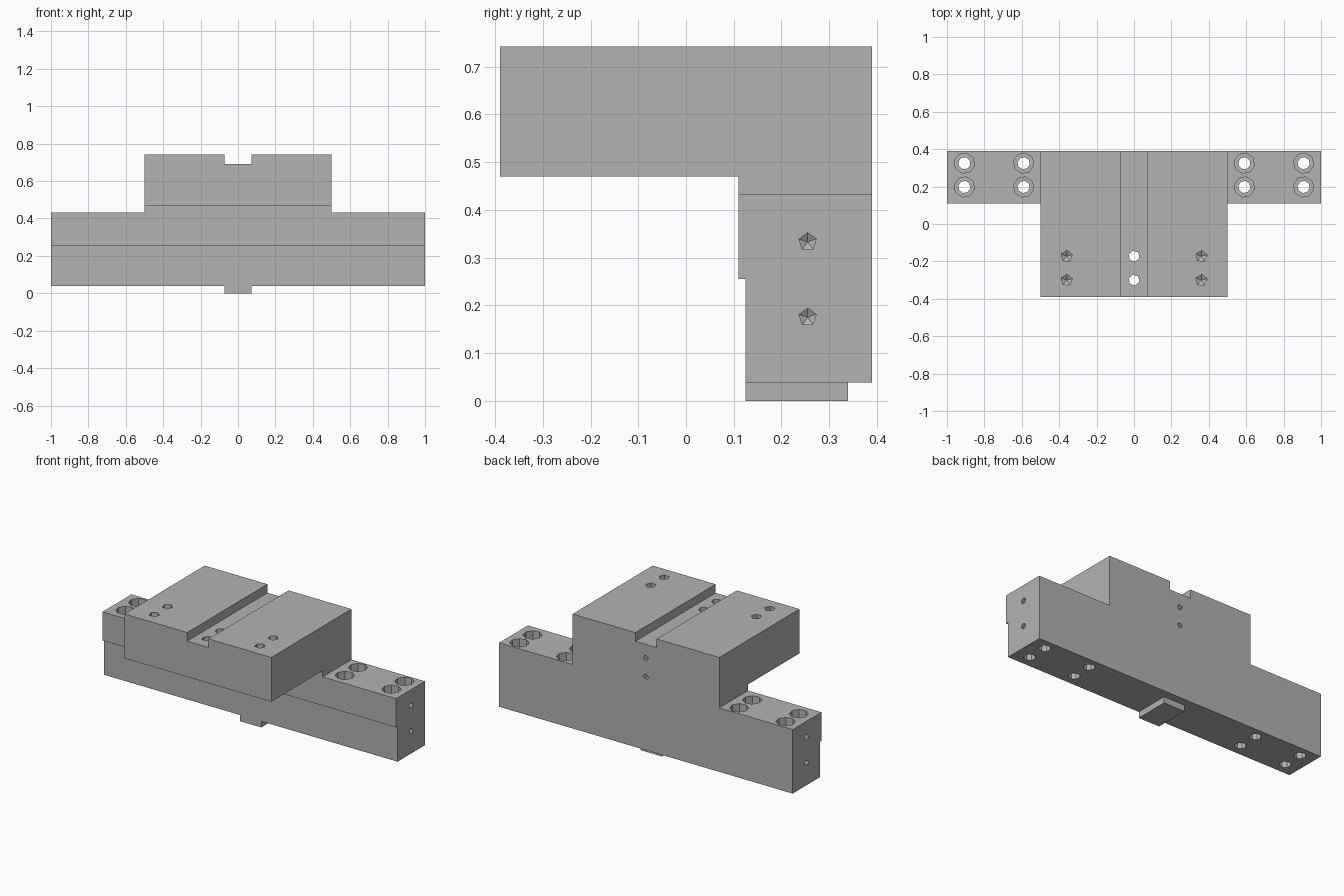
import bpy, bmesh, math
from mathutils import Vector

cube = bpy.data.objects.get("Cube")
if cube:
    bpy.data.objects.remove(cube, do_unlink=True)

grey = bpy.data.materials.new("machined_grey")
grey.use_nodes = True
grey.diffuse_color = (0.448, 0.448, 0.448, 1)
grey.node_tree.nodes["Principled BSDF"].inputs["Base Color"].default_value = grey.diffuse_color


def make_object(name, bm):
    bmesh.ops.recalc_face_normals(bm, faces=bm.faces)
    mesh = bpy.data.meshes.new(name)
    bm.to_mesh(mesh)
    bm.free()
    mesh.materials.append(grey)
    obj = bpy.data.objects.new(name, mesh)
    bpy.context.collection.objects.link(obj)
    return obj


def extrude_x(name, outline, x0, x1):
    """Extrude a (y, z) outline from x0 to x1."""
    bm = bmesh.new()
    face = bm.faces.new([bm.verts.new((x0, y, z)) for y, z in outline])
    new = bmesh.ops.extrude_face_region(bm, geom=[face])["geom"]
    bmesh.ops.translate(bm, vec=(x1 - x0, 0, 0),
                        verts=[v for v in new if isinstance(v, bmesh.types.BMVert)])
    return make_object(name, bm)


def box(name, x0, x1, y0, y1, z0, z1):
    return extrude_x(name, [(y0, z0), (y1, z0), (y1, z1), (y0, z1)], x0, x1)


def drill(bm, start, direction, steps, sides, turn=0.0):
    """Add a stepped drill shape; steps are (radius, depth), radius 0 is a tip."""
    axis = Vector(direction)
    rot = axis.to_track_quat('Z', 'Y')
    rings = []
    for radius, depth in steps:
        centre = Vector(start) + axis * depth
        if radius == 0:
            rings.append([bm.verts.new(centre)])
            continue
        angles = [turn + math.tau * i / sides for i in range(sides)]
        rings.append([bm.verts.new(centre + rot @ Vector((radius * math.cos(a), radius * math.sin(a), 0)))
                      for a in angles])
    bm.faces.new(rings[0])
    for a, b in zip(rings, rings[1:]):
        for i in range(sides):
            j = (i + 1) % sides
            bm.faces.new([a[i], a[j], b[0]] if len(b) == 1 else [a[i], a[j], b[j], b[i]])
    if len(rings[-1]) > 1:
        bm.faces.new(rings[-1])


def combine(target, tool, operation):
    mod = target.modifiers.new(operation.lower(), 'BOOLEAN')
    mod.operation = operation
    mod.solver = 'EXACT'
    mod.object = tool
    tool.hide_render = True
    bpy.context.view_layer.objects.active = target
    bpy.ops.object.modifier_apply(modifier=mod.name)
    bpy.data.objects.remove(tool, do_unlink=True)


# Long mounting bar with a small step along its front
body = extrude_x("clamp_block", [(0.125, 0.038), (0.39, 0.038), (0.39, 0.432),
                                 (0.11, 0.432), (0.11, 0.255), (0.125, 0.255)], -1, 1)
# Overhanging saddle and the locating key underneath
saddle = extrude_x("saddle", [(-0.39, 0.47), (0.11, 0.47), (0.11, 0.432),
                              (0.39, 0.432), (0.39, 0.743)], -0.5, 0.5)
bpy.data.objects.remove(saddle, do_unlink=True)
saddle = extrude_x("saddle", [(-0.39, 0.47), (0.11, 0.47), (0.11, 0.432), (0.39, 0.432),
                              (0.39, 0.743), (-0.39, 0.743)], -0.5, 0.5)
combine(body, saddle, 'UNION')
combine(body, box("key", -0.073, 0.071, 0.125, 0.34, 0, 0.038), 'UNION')
# Keyway across the top
combine(body, box("keyway", -0.073, 0.071, -0.5, 0.5, 0.69, 0.8), 'DIFFERENCE')

holes = bmesh.new()
down = (0, 0, -1)
# Counterbored bolt holes through both wings
for x in (-0.907, -0.59, 0.59, 0.907):
    for y in (0.198, 0.325):
        drill(holes, (x, y, 0.45), down,
              [(0.055, 0), (0.055, 0.2), (0.033, 0.2), (0.033, 0.45)], 8, 0.2)
for y in (-0.172, -0.3):
    # Through holes in the keyway
    drill(holes, (0, y, 0.72), down, [(0.03, 0), (0.03, 0.3)], 6, 0.3)
    # Blind holes in the saddle top
    for x in (-0.36, 0.36):
        drill(holes, (x, y, 0.76), down, [(0.031, 0), (0.031, 0.14), (0, 0.155)], 5, 0.4)
# Blind holes in both ends
for side in (-1, 1):
    for z in (0.333, 0.175):
        drill(holes, (side * 1.02, 0.255, z), (-side, 0, 0),
              [(0.019, 0), (0.019, 0.055), (0, 0.065)], 5, 0.3)
# Blind holes in the back
for z in (0.605, 0.49):
    drill(holes, (0, 0.41, z), (0, -1, 0), [(0.017, 0), (0.017, 0.1), (0, 0.11)], 5, 0.3)
combine(body, make_object("hole_cutter", holes), 'DIFFERENCE')

# Merge coplanar faces left by the joins
bm = bmesh.new()
bm.from_mesh(body.data)
bmesh.ops.dissolve_limit(bm, angle_limit=0.01, verts=bm.verts, edges=bm.edges)
bm.to_mesh(body.data)
bm.free()
